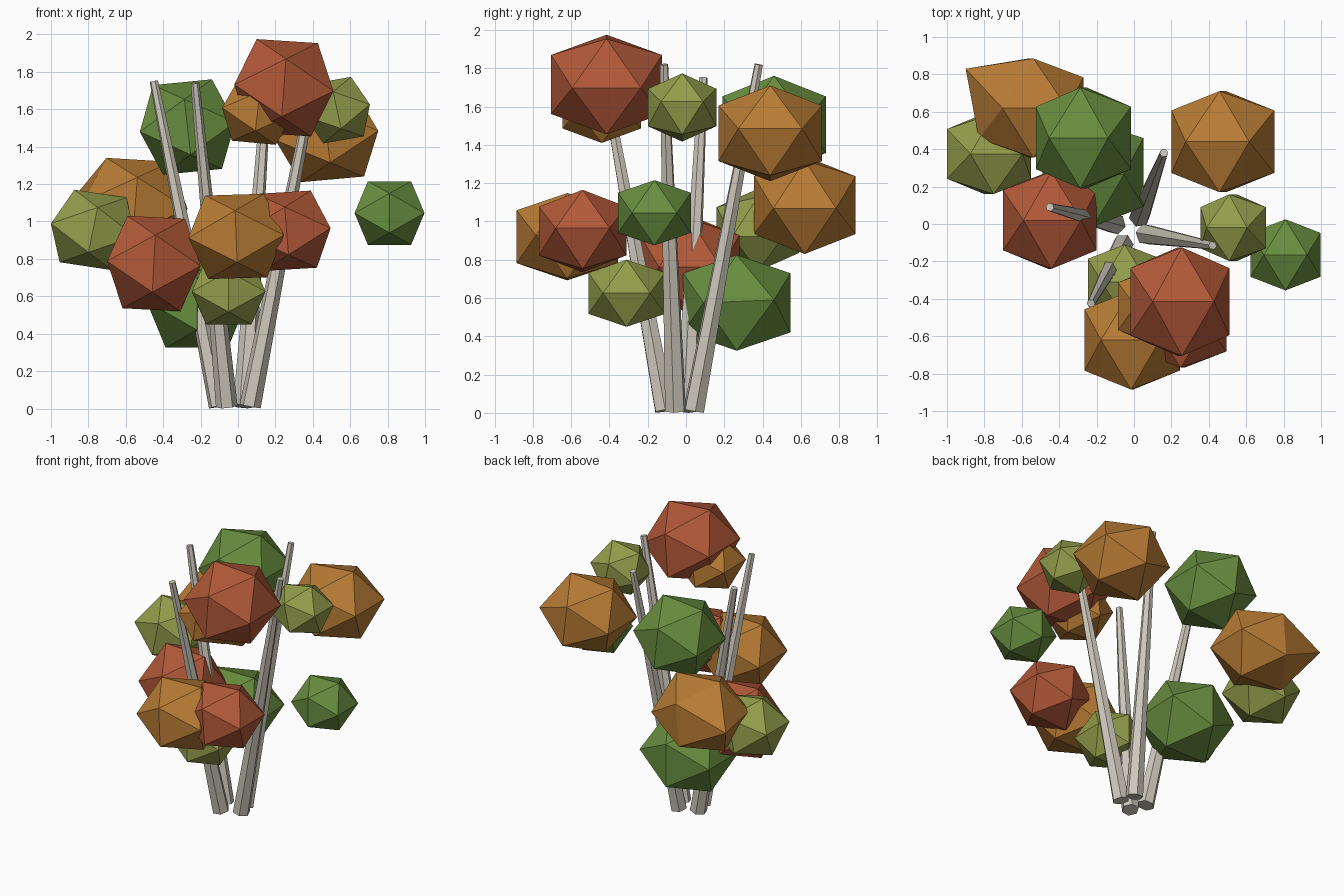
import bpy, bmesh, math
from mathutils import Matrix, Vector

if "Cube" in bpy.data.objects:
    bpy.data.objects.remove(bpy.data.objects["Cube"])


def material(name, rgb):
    m = bpy.data.materials.new(name)
    m.diffuse_color = (*rgb, 1)
    m.use_nodes = True
    m.node_tree.nodes["Principled BSDF"].inputs["Base Color"].default_value = m.diffuse_color
    return m


MATS = {
    "red": material("red_leaf", (0.45, 0.10, 0.04)),
    "orange": material("orange_leaf", (0.48, 0.20, 0.035)),
    "green": material("green_leaf", (0.14, 0.27, 0.05)),
    "olive": material("olive_leaf", (0.29, 0.34, 0.07)),
}
BARK = material("pale_bark", (0.62, 0.58, 0.50))
T = (1 + math.sqrt(5)) / 2


def add_object(name, bm, mat):
    bmesh.ops.recalc_face_normals(bm, faces=bm.faces)
    me = bpy.data.meshes.new(name)
    bm.to_mesh(me)
    bm.free()
    me.materials.append(mat)
    ob = bpy.data.objects.new(name, me)
    bpy.context.collection.objects.link(ob)
    return ob


def leaf_clump(name, colour, centre, half, tilt, pull=None):
    """Icosahedron tilted about the front axis and fitted to a box."""
    pts = []
    for a in (-1, 1):
        for b in (-T, T):
            pts += [Vector((a, 0, b)), Vector((0, b, a)), Vector((b, a, 0))]
    rot = Matrix.Rotation(math.radians(tilt), 3, 'Y')
    pts = [rot @ p for p in pts]
    size = [max(p[i] for p in pts) for i in range(3)]
    pts = [Vector([centre[i] + p[i] / size[i] * half[i] for i in range(3)]) for p in pts]
    if pull:  # stretch the nearest corner outwards
        tip = min(pts, key=lambda p: (p - Vector(pull)).length)
        tip[:] = pull
    bm = bmesh.new()
    for p in pts:
        bm.verts.new(p)
    bmesh.ops.convex_hull(bm, input=bm.verts)
    add_object(name, bm, MATS[colour])


def stem(name, base, tip):
    """Six-sided tapered trunk from base to tip."""
    a, b = Vector(base), Vector(tip)
    bm = bmesh.new()
    bmesh.ops.create_cone(bm, cap_ends=True, segments=6, radius1=0.058,
                          radius2=0.023, depth=(b - a).length)
    turn = (b - a).to_track_quat('Z', 'Y').to_matrix().to_4x4()
    bm.transform(Matrix.Translation((a + b) / 2) @ turn)
    add_object(name, bm, BARK)


# Splayed trunks
stem("stem_left", (-0.10, 0.00, 0.012), (-0.45, 0.09, 1.75))
stem("stem_front", (-0.06, -0.11, 0.012), (-0.23, -0.425, 1.74))
stem("stem_back", (0.03, 0.04, 0.012), (0.16, 0.38, 1.82))
stem("stem_right", (0.065, -0.055, 0.012), (0.42, -0.115, 1.82))

# Leaf clumps: colour, centre, half sizes, tilt, pulled corner
CLUMPS = [
    ("red", (0.245, -0.415, 1.715), (0.265, 0.29, 0.26), 4, None),
    ("orange", (0.105, -0.44, 1.59), (0.19, 0.205, 0.18), 6, None),
    ("olive", (0.53, -0.02, 1.595), (0.175, 0.178, 0.178), -11, None),
    ("orange", (0.475, 0.44, 1.46), (0.275, 0.27, 0.25), -6, None),
    ("green", (0.81, -0.165, 1.045), (0.187, 0.19, 0.17), 0, None),
    ("green", (-0.27, 0.46, 1.505), (0.255, 0.27, 0.255), -6, None),
    ("orange", (-0.55, 0.62, 1.085), (0.28, 0.265, 0.255), 4, (-0.9, 0.83, 1.1)),
    ("olive", (-0.775, 0.375, 0.955), (0.225, 0.215, 0.215), 10, None),
    ("red", (-0.45, 0.02, 0.775), (0.25, 0.26, 0.255), 3, None),
    ("orange", (-0.01, -0.62, 0.92), (0.255, 0.265, 0.228), -2, None),
    ("red", (0.26, -0.54, 0.95), (0.235, 0.228, 0.215), -4, None),
    ("olive", (-0.05, -0.31, 0.625), (0.197, 0.2, 0.175), 0, None),
    ("green", (-0.22, 0.265, 0.575), (0.27, 0.28, 0.25), 0, (0.05, 0.46, 0.59)),
]
for i, (colour, centre, half, tilt, pull) in enumerate(CLUMPS, 1):
    leaf_clump(f"leaf_clump_{i}", colour, centre, half, tilt, pull)
